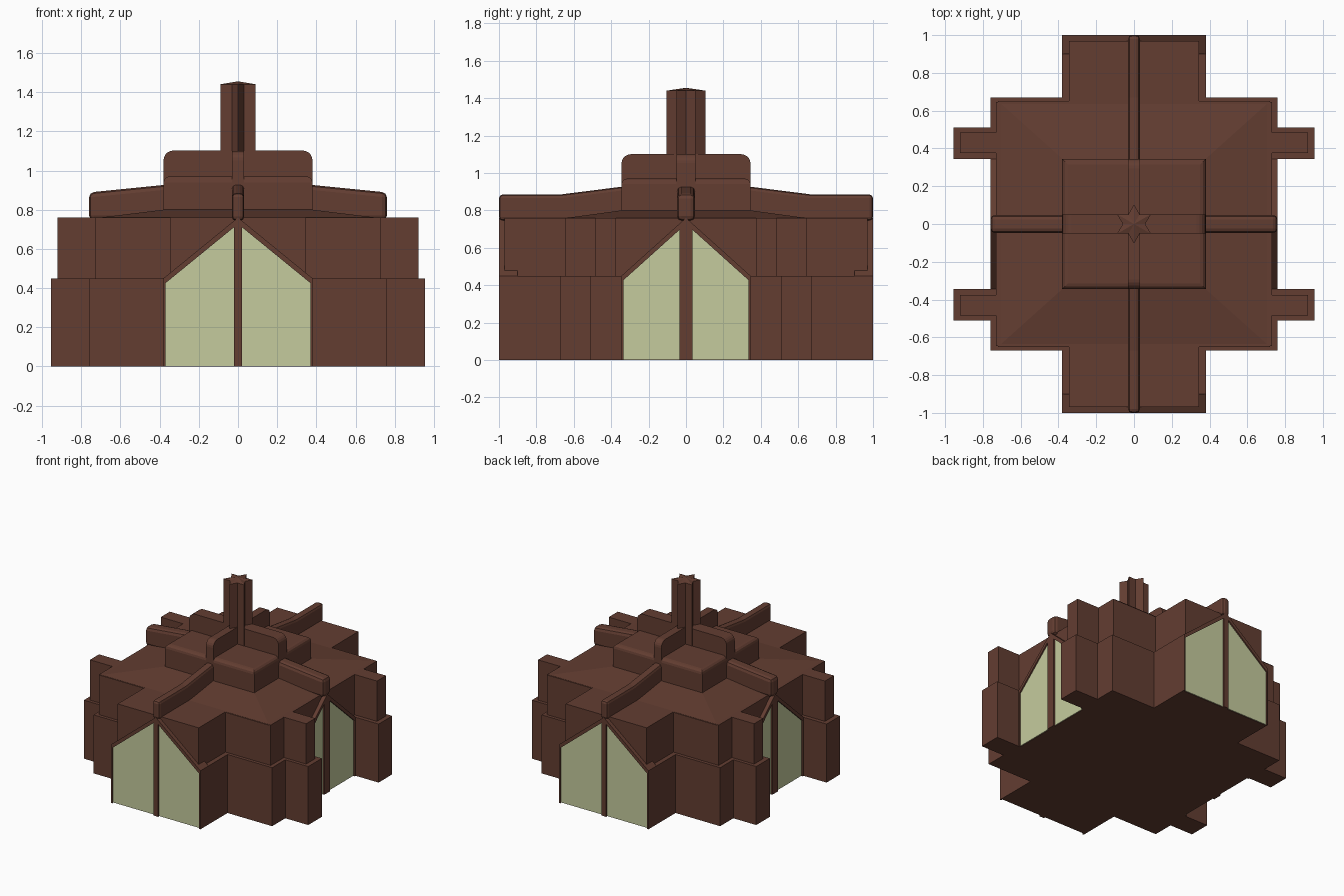
import bpy, bmesh, math

if "Cube" in bpy.data.objects:
    bpy.data.objects.remove(bpy.data.objects["Cube"])


def material(name, rgb):
    m = bpy.data.materials.new(name)
    m.diffuse_color = (*rgb, 1)
    m.use_nodes = True
    m.node_tree.nodes["Principled BSDF"].inputs["Base Color"].default_value = m.diffuse_color
    return m


BROWN = material("brown", (0.125, 0.047, 0.031))
GLASS = material("pale_glass", (0.56, 0.6, 0.34))

# Profile planes: (u, v, depth) -> xyz
AXES = {
    "x": lambda u, v, d: (d, u, v),
    "y": lambda u, v, d: (u, d, v),
    "z": lambda u, v, d: (u, v, d),
}


def finish(name, bm, mat):
    bmesh.ops.recalc_face_normals(bm, faces=bm.faces)
    me = bpy.data.meshes.new(name)
    bm.to_mesh(me)
    bm.free()
    me.materials.append(mat)
    ob = bpy.data.objects.new(name, me)
    bpy.context.collection.objects.link(ob)
    return ob


def prism(name, pts, axis, lo, hi, mat=BROWN, bevel=0, top_scale=None):
    bm = bmesh.new()
    f = AXES[axis]
    a = [bm.verts.new(f(u, v, lo)) for u, v in pts]
    su, sv = top_scale or (1, 1)
    b = [bm.verts.new(f(u * su, v * sv, hi)) for u, v in pts]
    n = len(pts)
    bm.faces.new(a)
    bm.faces.new(b)
    for i in range(n):
        bm.faces.new((a[i], a[(i + 1) % n], b[(i + 1) % n], b[i]))
    ob = finish(name, bm, mat)
    if bevel:
        m = ob.modifiers.new("bevel", "BEVEL")
        m.width, m.segments = bevel, 2
        m.limit_method, m.angle_limit = "ANGLE", math.radians(40)
    return ob


def mirror4(q):
    """Reflect a quadrant outline into all four quadrants."""
    r = q[::-1]
    return (q + [(x, -y) for x, y in r] + [(-x, -y) for x, y in q]
            + [(-x, y) for x, y in r])


def rect(u, v):
    return [(-u, -v), (u, -v), (u, v), (-u, v)]


# Stepped lower and upper walls
prism("lower_walls", mirror4([(.38, .985), (.38, .67), (.76, .67), (.76, .51),
                              (.955, .51), (.955, .345), (.745, .345)]), "z", 0, .45)
prism("upper_walls", mirror4([(.345, .97), (.345, .645), (.73, .645), (.73, .485),
                              (.92, .485), (.92, .375), (.73, .375)]), "z", .44, .76)

# Shallow sloped roof under the central block
prism("roof_slope", rect(.72, .65), "z", .758, .80, top_scale=(.38 / .72, .345 / .65))

# Gabled windows on four sides: backing, frame, mullion and panes
for side, axis, half, mull, out in (("front_back", "y", .38, .02, 1.0),
                                    ("side", "x", .345, .035, .76)):
    for s in (-1, 1):
        tag = f"{side}_{'near' if s < 0 else 'far'}"
        slope = .31 / half
        roof = lambda u: .76 - slope * u
        pane = lambda u: roof(u) - .033
        g = half - .01
        prism(tag + "_gable", [(-half, .43), (half, .43), (half, .45), (0, .76), (-half, .45)],
              axis, s * (out - .1), s * (out - .015))
        prism(tag + "_mullion", [(-mull, 0), (mull, 0), (mull, roof(mull)), (0, .76),
                                 (-mull, roof(mull))], axis, s * (out - .05), s * out)
        for m in (-1, 1):
            prism(tag + "_post", [(m * half, 0), (m * half, .45), (m * g, pane(g)), (m * g, 0)],
                  axis, s * (out - .05), s * out)
            prism(tag + "_rake", [(m * half, .45), (0, .76), (0, pane(0)), (m * g, pane(g))],
                  axis, s * (out - .05), s * out)
            prism(tag + "_pane", [(m * mull, 0.003), (m * g, 0.003), (m * g, pane(g)),
                                  (m * mull, pane(mull))],
                  axis, s * (out - .03), s * (out - .01), GLASS)

# Ridge beams along both axes
prism("long_ridge", [(-1, .745), (-1, .885), (-.67, .885), (-.33, .928), (.33, .928),
                     (.67, .885), (1, .885), (1, .745)], "x", -.031, .031, bevel=.02)
prism("cross_ridge", [(-.76, .745), (-.76, .888), (-.36, .928), (.36, .928),
                      (.76, .888), (.76, .745)], "y", -.048, .048, bevel=.025)

# Central block with rounded top edges
bm = bmesh.new()
bmesh.ops.create_cube(bm, size=1)
for v in bm.verts:
    v.co = (v.co.x * .76, v.co.y * .69, .87 + v.co.z * .2)
top = [e for e in bm.edges if all(v.co.z > .9 for v in e.verts)]
bmesh.ops.bevel(bm, geom=top, offset=.03, segments=3, profile=.5, affect="EDGES")
finish("central_block", bm, BROWN)


# Crossed fins with rounded upper corners
def fin_profile(half, top, r=.05):
    arc = [(half - r + r * math.cos(t), top - r + r * math.sin(t))
           for t in (math.pi / 2 * i / 5 for i in range(6))]
    right = [(half, .85)] + arc
    return right + [(-u, v) for u, v in right[::-1]]


prism("cross_fin", fin_profile(.38, 1.102), "y", -.05, .05)
prism("long_fin", fin_profile(.345, 1.10), "x", -.031, .031)

# Six-pointed star tower with a low peaked cap
star = [((.103 if i % 2 == 0 else .0595) * math.cos(math.pi / 2 + i * math.pi / 6),
         (.103 if i % 2 == 0 else .0595) * math.sin(math.pi / 2 + i * math.pi / 6))
        for i in range(12)]
prism("star_tower", star, "z", .9, 1.44)
prism("star_cap", star, "z", 1.44, 1.455, top_scale=(.02, .02))
